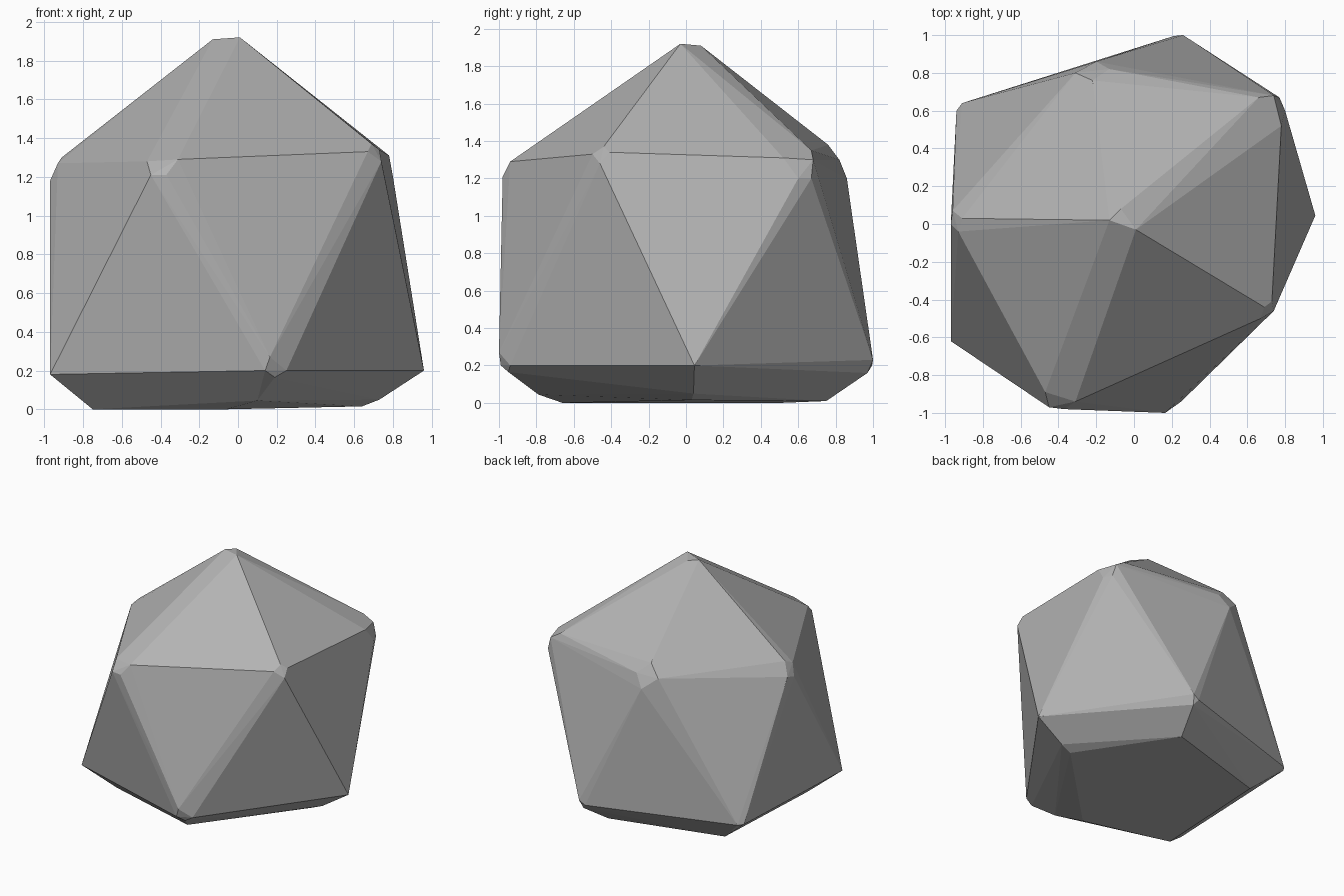
import bpy
import bmesh
import math

# Remove the default cube
default_cube = bpy.data.objects.get("Cube")
if default_cube:
    bpy.data.objects.remove(default_cube, do_unlink=True)


def make_material(name, color):
    material = bpy.data.materials.new(name)
    material.use_nodes = True
    material.diffuse_color = color
    shader = next(n for n in material.node_tree.nodes if n.type == "BSDF_PRINCIPLED")
    shader.inputs["Base Color"].default_value = color
    return material


def build_hull(name, corners, material, flatness):
    """Wrap every chipped corner in one convex shell and merge near-flat faces."""
    shell = bmesh.new()
    for chips in corners.values():
        for position in chips:
            shell.verts.new(position)
    hull = bmesh.ops.convex_hull(shell, input=shell.verts[:])
    unused = {v for v in hull["geom_interior"] + hull["geom_unused"]
              if isinstance(v, bmesh.types.BMVert)}
    bmesh.ops.delete(shell, geom=list(unused), context="VERTS")
    bmesh.ops.dissolve_limit(shell, angle_limit=flatness,
                             verts=shell.verts[:], edges=shell.edges[:])
    bmesh.ops.recalc_face_normals(shell, faces=shell.faces[:])
    mesh = bpy.data.meshes.new(name)
    shell.to_mesh(mesh)
    shell.free()
    mesh.materials.append(material)
    rock = bpy.data.objects.new(name, mesh)
    bpy.context.scene.collection.objects.link(rock)
    return rock


# Boulder corners: each has a single sharp point or a few points of a chipped tip
corners = {
    # Peak
    "peak": [(-.13, .02, 1.91), (.01, -.03, 1.92), (-.07, .08, 1.91)],
    # Upper ring
    "upper_front": [(-.47, -.89, 1.28), (-.31, -.94, 1.29),
                    (-.37, -.98, 1.21), (-.45, -.97, 1.21)],
    "upper_front_left": [(.69, -.44, 1.37), (.73, -.41, 1.34),
                         (.74, -.46, 1.28), (.67, -.5, 1.33)],
    "upper_back_left": [(.78, .52, 1.31), (.66, .67, 1.35), (.74, .68, 1.3),
                        (.8, .6, 1.2), (.77, .67, 1.2)],
    "upper_back": [(-.22, .76, 1.38), (-.13, .82, 1.3),
                   (-.31, .8, 1.29), (-.2, .86, 1.2)],
    "upper_right": [(-.91, .03, 1.3), (-.96, .07, 1.2),
                    (-.93, -.04, 1.27), (-.97, 0, 1.18)],
    # Lower ring
    "lower_front_right": [(-.97, -.62, .18)],
    "lower_front": [(.14, -.99, .2), (.165, -1, .27),
                    (.25, -.94, .2), (.19, -.95, .165)],
    "lower_left": [(.96, .045, .2)],
    "lower_back": [(.21, .995, .2), (.26, 1, .23), (.24, .97, .16)],
    "lower_back_right": [(-.94, .6, .2), (-.91, .64, .2)],
    # Flat base
    "base_front_right": [(-.75, -.48, 0)],
    "base_front": [(-.06, -.66, 0), (.1, -.79, .045)],
    "base_left": [(.64, .03, .015), (.73, .04, .05)],
    "base_back": [(.17, .75, .01)],
    "base_back_right": [(-.7, .5, 0)],
}

stone = make_material("stone_grey", (.45, .45, .45, 1))
build_hull("boulder", corners, stone, math.radians(3))
